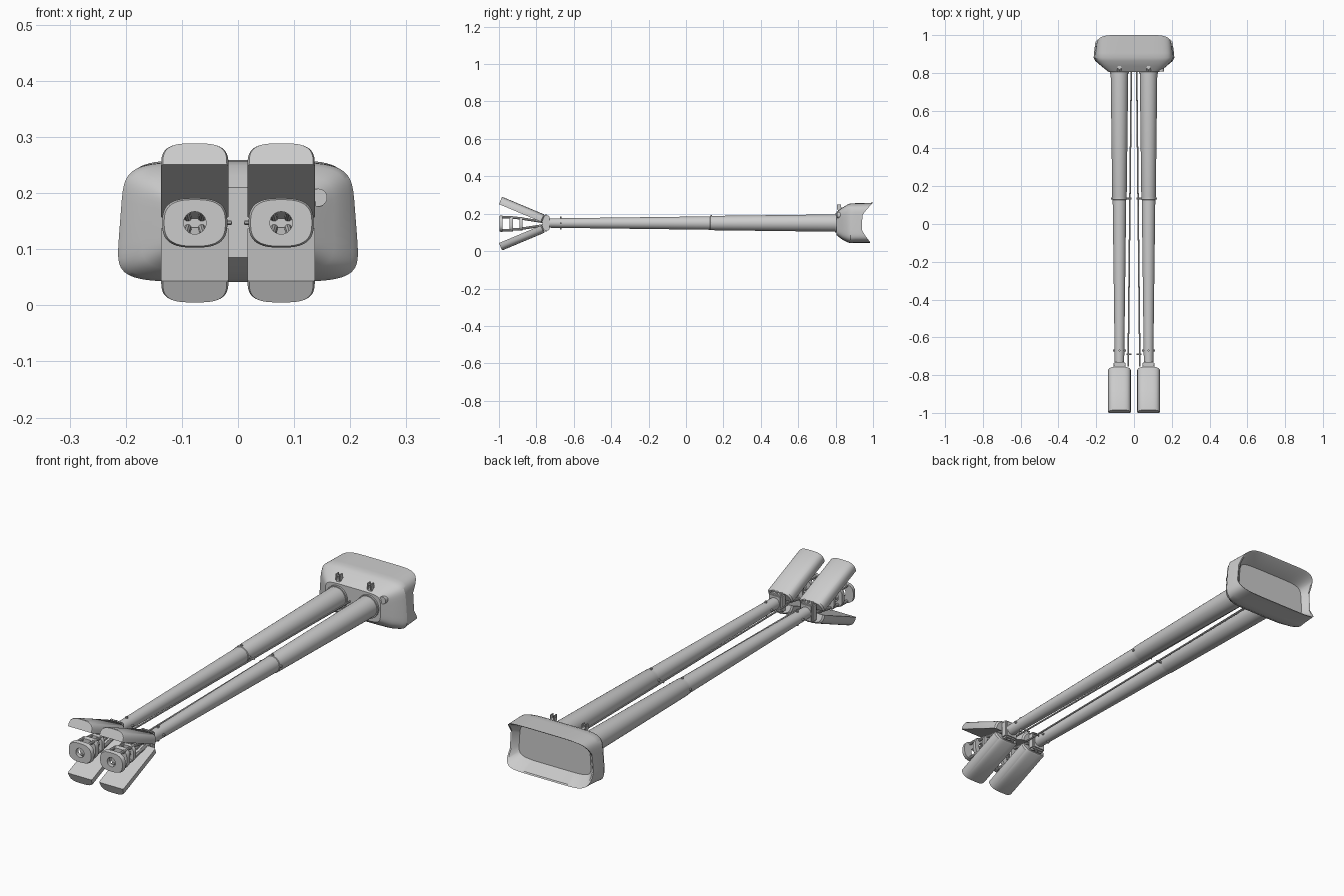
import bpy, bmesh, math
from mathutils import Vector

if "Cube" in bpy.data.objects:
    bpy.data.objects.remove(bpy.data.objects["Cube"])

grey = bpy.data.materials.new("light grey")
grey.diffuse_color = (0.6, 0.6, 0.6, 1)
grey.use_nodes = True
grey.node_tree.nodes["Principled BSDF"].inputs["Base Color"].default_value = grey.diffuse_color
ZC = 0.147


def finish(name, bm, angle=35):
    bmesh.ops.recalc_face_normals(bm, faces=bm.faces)
    me = bpy.data.meshes.new(name)
    bm.to_mesh(me)
    bm.free()
    me.materials.append(grey)
    ob = bpy.data.objects.new(name, me)
    bpy.context.collection.objects.link(ob)
    bpy.ops.object.select_all(action='DESELECT')
    ob.select_set(True)
    bpy.context.view_layer.objects.active = ob
    bpy.ops.object.shade_smooth_by_angle(angle=math.radians(angle))
    return ob


def loft(name, rings, closed=False, angle=35):
    """Skin a list of equal-length point rings; cap both ends or close the loop."""
    bm = bmesh.new()
    vs = [[bm.verts.new(p) for p in r] for r in rings]
    n = len(vs[0])
    pairs = list(zip(vs, vs[1:])) + ([(vs[-1], vs[0])] if closed else [])
    for a, b in pairs:
        for i in range(n):
            j = (i + 1) % n
            bm.faces.new((a[i], a[j], b[j], b[i]))
    if not closed:
        bm.faces.new(vs[0])
        bm.faces.new(vs[-1])
    return finish(name, bm, angle)


def oval(cx, y, cz, a, b, e=2, n=32):
    """Superellipse ring facing along y."""
    out = []
    for i in range(n):
        t = 2 * math.pi * (i + 0.5) / n
        c, s = math.cos(t), math.sin(t)
        out.append(Vector((cx + a * math.copysign(abs(c) ** (2 / e), c), y,
                           cz + b * math.copysign(abs(s) ** (2 / e), s))))
    return out


def tube(name, cx, cz, profile, n=32):
    return loft(name, [oval(cx, y, cz, r, r, 2, n) for y, r in profile])


def rod(name, p, q, r0, r1=None, n=10):
    p, q = Vector(p), Vector(q)
    rot = (q - p).to_track_quat('Z', 'Y')
    rings = []
    for c, r in ((p, r0), (q, r1 or r0)):
        rings.append([c + rot @ Vector((r * math.cos(2 * math.pi * i / n), r * math.sin(2 * math.pi * i / n), 0))
                      for i in range(n)])
    return loft(name, rings)


def box(name, c, size, bevel=0.003):
    bm = bmesh.new()
    bmesh.ops.create_cube(bm, size=1)
    for v in bm.verts:
        v.co = Vector([c[k] + v.co[k] * size[k] for k in range(3)])
    bmesh.ops.bevel(bm, geom=bm.edges[:], offset=bevel, segments=2, affect='EDGES')
    return finish(name, bm)


# viewing head: flared shell with a scooped back rim and a sunken screen
def section(y, a, z0, z1, e=6):
    ring = oval(0, y, (z0 + z1) / 2, a, (z1 - z0) / 2, e, 64)
    for p in ring:   # slightly narrower towards the top
        p.x *= 1 - 0.35 * (p.z - 0.06) * (y > 0.84)
    return ring


def scoop(ring, low, depth):
    for p in ring:
        k = (p.z - 0.153) / 0.105
        p.y = low + (depth if k > 0 else depth - 0.015) * min(1, abs(k)) ** 1.5
    return ring


rings = [section(0.805, 0.135, 0.085, 0.21),
         section(0.835, 0.172, 0.062, 0.232),
         section(0.863, 0.208, 0.047, 0.249),
         section(0.88, 0.217, 0.042, 0.255),
         section(0.905, 0.215, 0.044, 0.256),
         scoop(section(0.95, 0.209, 0.044, 0.259), 0.927, 0.073),
         scoop(section(0.95, 0.203, 0.05, 0.254), 0.927, 0.071),
         section(0.918, 0.18, 0.075, 0.228)]
loft("viewing_head", rings, angle=30)
rod("side_knob", (0.143, 0.845, 0.192), (0.143, 0.808, 0.192), 0.016, n=24)

for s, side in ((-1, "left"), (1, "right")):
    x = s * 0.077
    # hooks on the slope above the tubes
    box(f"{side}_hook_base", (x, 0.827, 0.222), (0.022, 0.03, 0.022))
    for d in (-1, 1):
        box(f"{side}_hook_cheek", (x + d * 0.008, 0.818, 0.235), (0.005, 0.022, 0.03), 0.002)
    rod(f"{side}_hook_pin", (x - 0.012, 0.815, 0.241), (x + 0.012, 0.815, 0.241), 0.004)

    # long tapered two-stage tube with collar at the head
    tube(f"{side}_tube", x, 0.15, [(-0.735, 0.025), (-0.66, 0.026), (0.128, 0.036),
                                   (0.13, 0.038), (0.142, 0.038), (0.144, 0.0385), (0.83, 0.047)])
    tube(f"{side}_tube_collar", x, 0.15, [(0.797, 0.046), (0.797, 0.051), (0.83, 0.051), (0.83, 0.046)])

    # small studs around the tube at both stations
    for y, r in ((0.135, 0.036), (-0.67, 0.026)):
        for dx, dz in ((s, 0), (-s, 0), (0, 1), (0, -1)):
            if (dz == -1 and y > 0):
                continue
            c = Vector((x, y, 0.15))
            d = Vector((dx, 0, dz))
            rod(f"{side}_stud", c + d * (r - 0.003), c + d * (r + 0.008), 0.005)

    # thin control rod beside the tube, with guides
    rod(f"{side}_control_rod", (s * 0.014, 0.83, 0.147), (s * 0.031, -0.755, 0.147), 0.004)
    rod(f"{side}_rod_hook", (s * 0.04, -0.69, 0.147), (s * 0.012, -0.69, 0.147), 0.004)
    rod(f"{side}_rod_guide", (s * 0.045, 0.135, 0.147), (s * 0.014, 0.135, 0.147), 0.004)

    # hinge block at the front end
    box(f"{side}_hinge_block", (x, -0.748, 0.15), (0.064, 0.036, 0.08), 0.006)
    for d in (-1, 1):
        for k in (-1, 0, 1):
            rod(f"{side}_hinge_bolt", (x + k * 0.02, -0.748, 0.15 + d * 0.038),
                (x + k * 0.02, -0.748, 0.15 + d * 0.045), 0.006)

    # two splayed pads, flat inside and rounded outside
    for d, pos in ((1, "upper"), (-1, "lower")):
        along = Vector((0, -0.229, d * 0.096))
        out = Vector((0, 0.386, d * 0.922))
        base = Vector((x, -0.771, ZC + d * 0.008))
        prs = []
        for t, k in ((0, 0.9), (0.025, 1), (0.975, 1), (1, 0.95)):
            ring = []
            for i in range(25):
                a = math.pi * i / 24
                c = math.cos(a)
                ring.append(base + along * t + Vector((0.06 * k * math.copysign(abs(c) ** 0.6, c), 0, 0))
                            + out * (0.043 * k * math.sin(a) ** 0.65 if 0 < i < 24 else 0))
            prs.append(ring)
        loft(f"{side}_{pos}_pad", prs, angle=40)

    # open middle frame: holed end cap, second ring, struts back to the hinge
    def holed(name, y0, y1, a, b, hole, e):
        m = (y1 - y0) * 0.4
        loft(name, [oval(x, y0, ZC, a * 0.94, b * 0.94, e, 48), oval(x, y0 + m, ZC, a, b, e, 48),
                    oval(x, y1, ZC, a, b, e, 48), oval(x, y1, ZC, hole, hole, 2, 48),
                    oval(x, y0, ZC, hole, hole, 2, 48)], closed=True)

    holed(f"{side}_end_cap", -0.998, -0.98, 0.058, 0.044, 0.02, 2.8)
    holed(f"{side}_middle_ring", -0.945, -0.925, 0.042, 0.042, 0.022, 3)
    holed(f"{side}_rear_ring", -0.89, -0.875, 0.036, 0.036, 0.02, 3)
    for d in (-1, 1):
        for e in (-1, 1):
            rod(f"{side}_cap_strut", (x + e * 0.026, -0.985, ZC + d * 0.035),
                (x + e * 0.026, -0.93, ZC + d * 0.034), 0.007)
            rod(f"{side}_ring_strut", (x + e * 0.02, -0.94, ZC + d * 0.032),
                (x + e * 0.02, -0.88, ZC + d * 0.029), 0.007)
            rod(f"{side}_rear_strut", (x + e * 0.018, -0.885, ZC + d * 0.028),
                (x + e * 0.012, -0.755, ZC + d * 0.008), 0.007)
